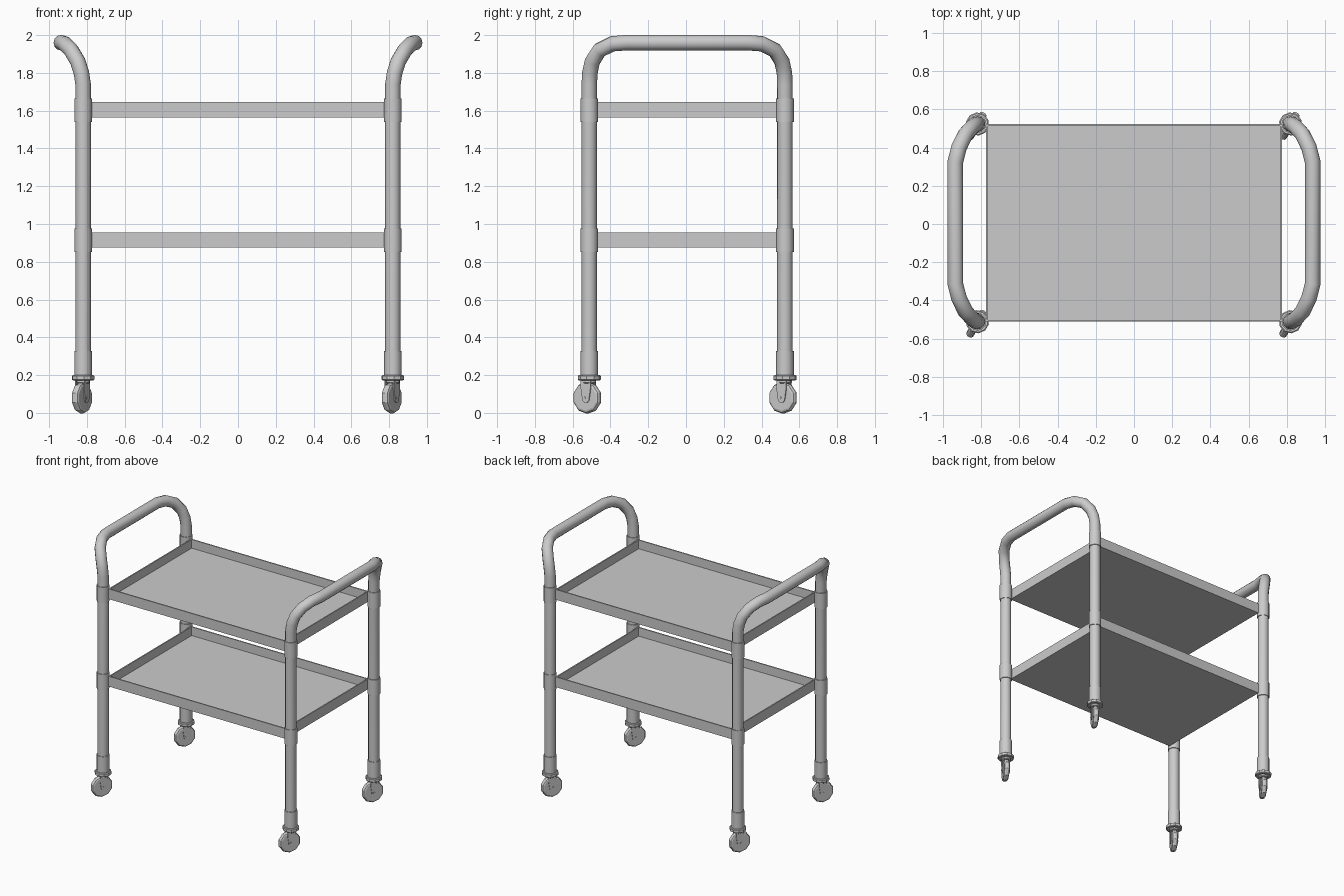
import bpy, bmesh, math
from mathutils import Matrix, Vector

if "Cube" in bpy.data.objects:
    bpy.data.objects.remove(bpy.data.objects["Cube"])

LEG_X, LEG_Y, Y0 = 0.82, 0.518, 0.006   # leg spacing and small offset in y


def add_object(name, bm, matrix=None, smooth=False):
    bmesh.ops.recalc_face_normals(bm, faces=bm.faces)
    me = bpy.data.meshes.new(name)
    bm.to_mesh(me)
    bm.free()
    ob = bpy.data.objects.new(name, me)
    bpy.context.collection.objects.link(ob)
    if matrix:
        me.transform(matrix)
    if smooth:
        shade(ob)
    return ob


def shade(ob):
    bpy.ops.object.select_all(action='DESELECT')
    ob.select_set(True)
    bpy.context.view_layer.objects.active = ob
    bpy.ops.object.shade_smooth_by_angle(angle=math.radians(40))


def lathe(name, profile, sides, matrix, smooth=True, phase=0.0):
    """Spin (radius, height) points about z; both ends are capped."""
    bm = bmesh.new()
    rings = []
    for r, h in profile:
        rings.append([bm.verts.new((r * math.cos(phase + 2 * math.pi * i / sides),
                                    r * math.sin(phase + 2 * math.pi * i / sides), h))
                      for i in range(sides)])
    for a, b in zip(rings, rings[1:]):
        for i in range(sides):
            j = (i + 1) % sides
            bm.faces.new((a[i], a[j], b[j], b[i]))
    bm.faces.new(rings[0])
    bm.faces.new(rings[-1])
    return add_object(name, bm, matrix, smooth)


def tray(name, z0, z1):
    """Shallow open box: inset the top face and sink it."""
    bm = bmesh.new()
    bmesh.ops.create_cube(bm, size=1)
    bmesh.ops.scale(bm, vec=(1.55, 2 * LEG_Y, z1 - z0), verts=bm.verts)
    bmesh.ops.translate(bm, vec=(0, Y0, (z0 + z1) / 2), verts=bm.verts)
    top = max(bm.faces, key=lambda f: f.calc_center_median().z)
    bmesh.ops.inset_region(bm, faces=[top], thickness=0.014)
    # extra ring for the vertical inner walls
    bmesh.ops.inset_region(bm, faces=[top], thickness=0.0005)
    bmesh.ops.translate(bm, vec=(0, 0, z0 + 0.012 - z1), verts=top.verts)
    add_object(name, bm)


def side_frame(name, sx):
    """One bent tube: leg, push handle, leg."""
    half = [(0.82, 0.518, 0.19), (0.82, 0.518, 1.74), (0.829, 0.515, 1.80),
            (0.848, 0.502, 1.86), (0.883, 0.464, 1.92), (0.917, 0.395, 1.954),
            (0.936, 0.32, 1.96)]
    path = half + [(x, -y, z) for x, y, z in reversed(half)]
    cu = bpy.data.curves.new(name, 'CURVE')
    cu.dimensions = '3D'
    cu.bevel_depth = 0.041
    cu.bevel_resolution = 4
    cu.use_fill_caps = True
    sp = cu.splines.new('POLY')
    sp.points.add(len(path) - 1)
    for p, (x, y, z) in zip(sp.points, path):
        p.co = (sx * x, y + Y0, z, 1)
    ob = bpy.data.objects.new(name, cu)
    bpy.context.collection.objects.link(ob)
    bpy.ops.object.select_all(action='DESELECT')
    ob.select_set(True)
    bpy.context.view_layer.objects.active = ob
    bpy.ops.object.convert(target='MESH')
    shade(bpy.context.view_layer.objects.active)


def fork_plate(name, matrix, w0, w1):
    """Tapered plate with a rounded foot, in local x (roll) / z, thickness along y."""
    bm = bmesh.new()
    outline = [(-0.03, 0.18), (-0.03, 0.13), (-0.02, 0.066), (-0.01, 0.056),
               (0.01, 0.056), (0.02, 0.066), (0.03, 0.13), (0.03, 0.18)]
    face = bm.faces.new([bm.verts.new((x, w0, z)) for x, z in outline])
    ext = bmesh.ops.extrude_face_region(bm, geom=[face])
    bmesh.ops.translate(bm, vec=(0, w1 - w0, 0),
                        verts=[v for v in ext['geom'] if isinstance(v, bmesh.types.BMVert)])
    add_object(name, bm, matrix)


def caster(tag, x, y):
    # every caster is swivelled the same way; local x is the rolling direction
    base = Matrix.Translation((x, y, 0)) @ Matrix.Rotation(math.radians(59), 4, 'Z')
    lathe("caster_flange_" + tag, [(0.055, 0.172), (0.061, 0.176), (0.061, 0.196), (0.055, 0.2)],
          10, base, False)
    lathe("caster_neck_" + tag, [(0.03, 0.155), (0.036, 0.16), (0.036, 0.175)], 10, base)
    axle = base @ Matrix.Translation((-0.012, 0, 0.08)) @ Matrix.Rotation(math.pi / 2, 4, 'X')
    lathe("caster_wheel_" + tag,
          [(0.068, -0.021), (0.078, -0.017), (0.084, -0.007),
           (0.084, 0.007), (0.078, 0.017), (0.068, 0.021)],
          10, axle, False, math.pi / 10)
    lathe("caster_axle_" + tag, [(0.007, -0.033), (0.007, 0.033)], 8, axle)
    shift = base @ Matrix.Translation((-0.006, 0, 0))
    fork_plate("caster_fork_inner_" + tag, shift, 0.023, 0.029)
    fork_plate("caster_fork_outer_" + tag, shift, -0.029, -0.023)


# Trays
tray("upper_tray", 1.565, 1.645)
tray("lower_tray", 0.875, 0.955)

# Tube frames, sleeves and casters
for sx, side in ((-1, "left"), (1, "right")):
    side_frame(side + "_frame", sx)
    for sy, end in ((-1, "front"), (1, "back")):
        tag = end + "_" + side
        x, y = sx * LEG_X, sy * LEG_Y + Y0
        for part, z0, z1 in (("upper_sleeve_", 1.54, 1.665),
                             ("lower_sleeve_", 0.853, 0.977),
                             ("foot_sleeve_", 0.195, 0.328)):
            lathe(part + tag, [(0.041, z0), (0.0465, z0), (0.0465, z1), (0.041, z1)],
                  12, Matrix.Translation((x, y, 0)))
        caster(tag, x, y)
